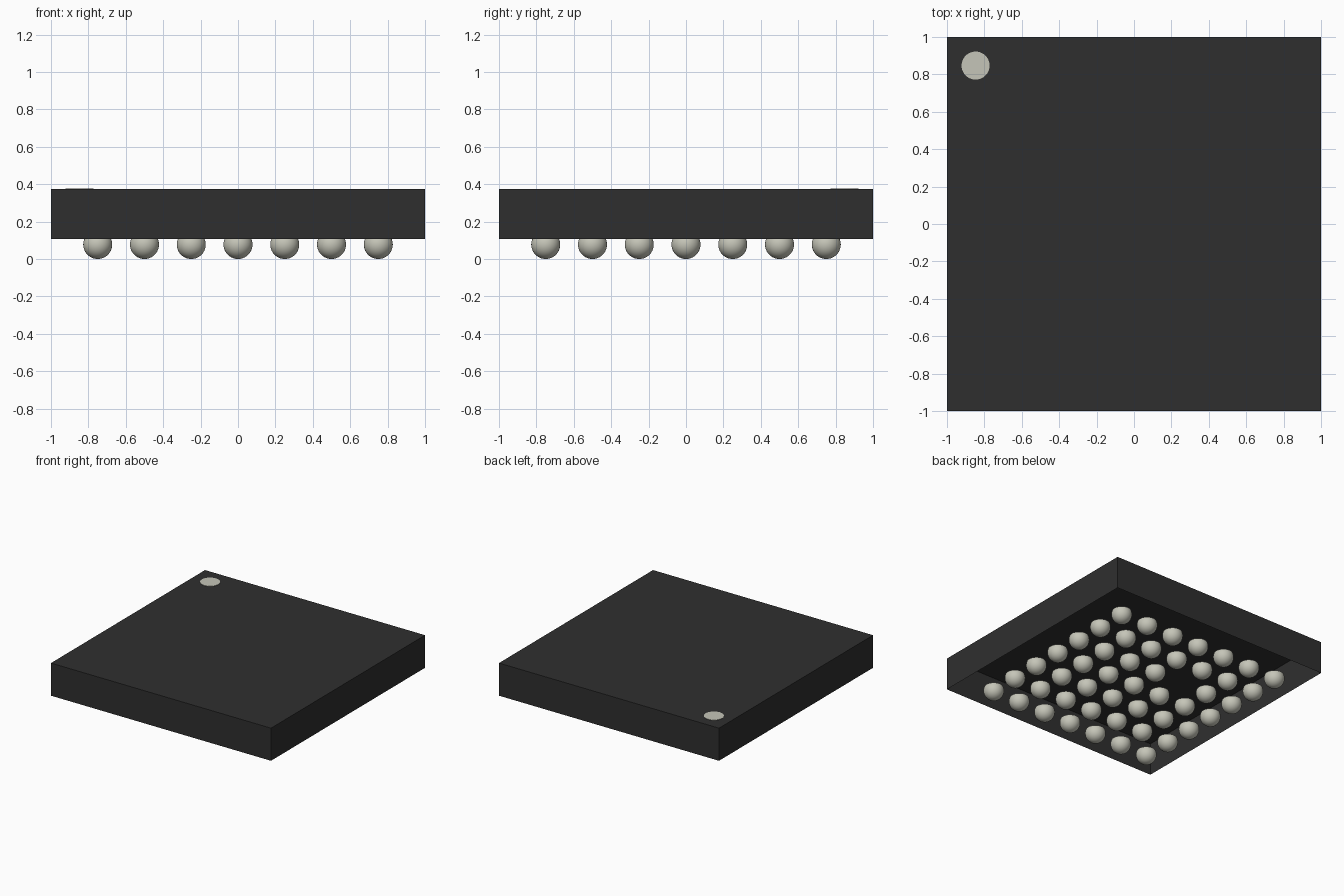
import bpy
import bmesh
from mathutils import Matrix

HALF = 1.0
BASE_Z, TOP_Z = 0.107, 0.375
PITCH, BALL_R = 0.25, 0.0775

cube = bpy.data.objects.get("Cube")
if cube:
    bpy.data.objects.remove(cube)


def material(name, rgb):
    mat = bpy.data.materials.new(name)
    mat.use_nodes = True
    color = (*rgb, 1)
    mat.diffuse_color = color
    mat.node_tree.nodes["Principled BSDF"].inputs["Base Color"].default_value = color
    return mat


def add_object(name, bm, mat, smooth=False):
    mesh = bpy.data.meshes.new(name)
    bm.to_mesh(mesh)
    bm.free()
    mesh.materials.append(mat)
    for face in mesh.polygons:
        face.use_smooth = smooth
    obj = bpy.data.objects.new(name, mesh)
    bpy.context.collection.objects.link(obj)
    return obj


black = material("black plastic", (0.028, 0.028, 0.028))
silver = material("pale metal", (0.56, 0.56, 0.48))

# Package body: a thin shell, open underneath
bm = bmesh.new()
scale = Matrix.Diagonal((2 * HALF, 2 * HALF, TOP_Z - BASE_Z, 1))
place = Matrix.Translation((0, 0, (TOP_Z + BASE_Z) / 2))
bmesh.ops.create_cube(bm, size=1, matrix=place @ scale)
bm.normal_update()
under = [f for f in bm.faces if f.normal.z < -0.5]
bmesh.ops.delete(bm, geom=under, context='FACES')
add_object("package_body", bm, black)

# Corner marker: thin round plate on the top
bm = bmesh.new()
bmesh.ops.create_cone(bm, cap_ends=True, segments=48, radius1=0.075, radius2=0.075,
                      depth=0.004, matrix=Matrix.Translation((-0.847, 0.847, TOP_Z + 0.001)))
add_object("corner_marker", bm, silver)

# Solder ball: sphere trimmed where it meets the body's underside
bm = bmesh.new()
bmesh.ops.create_uvsphere(bm, u_segments=32, v_segments=20, radius=BALL_R,
                          matrix=Matrix.Translation((0, 0, BALL_R)))
bmesh.ops.bisect_plane(bm, geom=bm.verts[:] + bm.edges[:] + bm.faces[:],
                       plane_co=(0, 0, BASE_Z), plane_no=(0, 0, 1), clear_outer=True)
first = add_object("solder_ball", bm, silver, smooth=True)
ball_mesh = first.data
bpy.data.objects.remove(first)

# Seven by seven grid of balls with one position left empty
for i in range(-3, 4):
    for j in range(-3, 4):
        if (i, j) == (-1, 1):
            continue
        ball = bpy.data.objects.new("solder_ball", ball_mesh)
        ball.location = (i * PITCH, j * PITCH, 0)
        bpy.context.collection.objects.link(ball)
